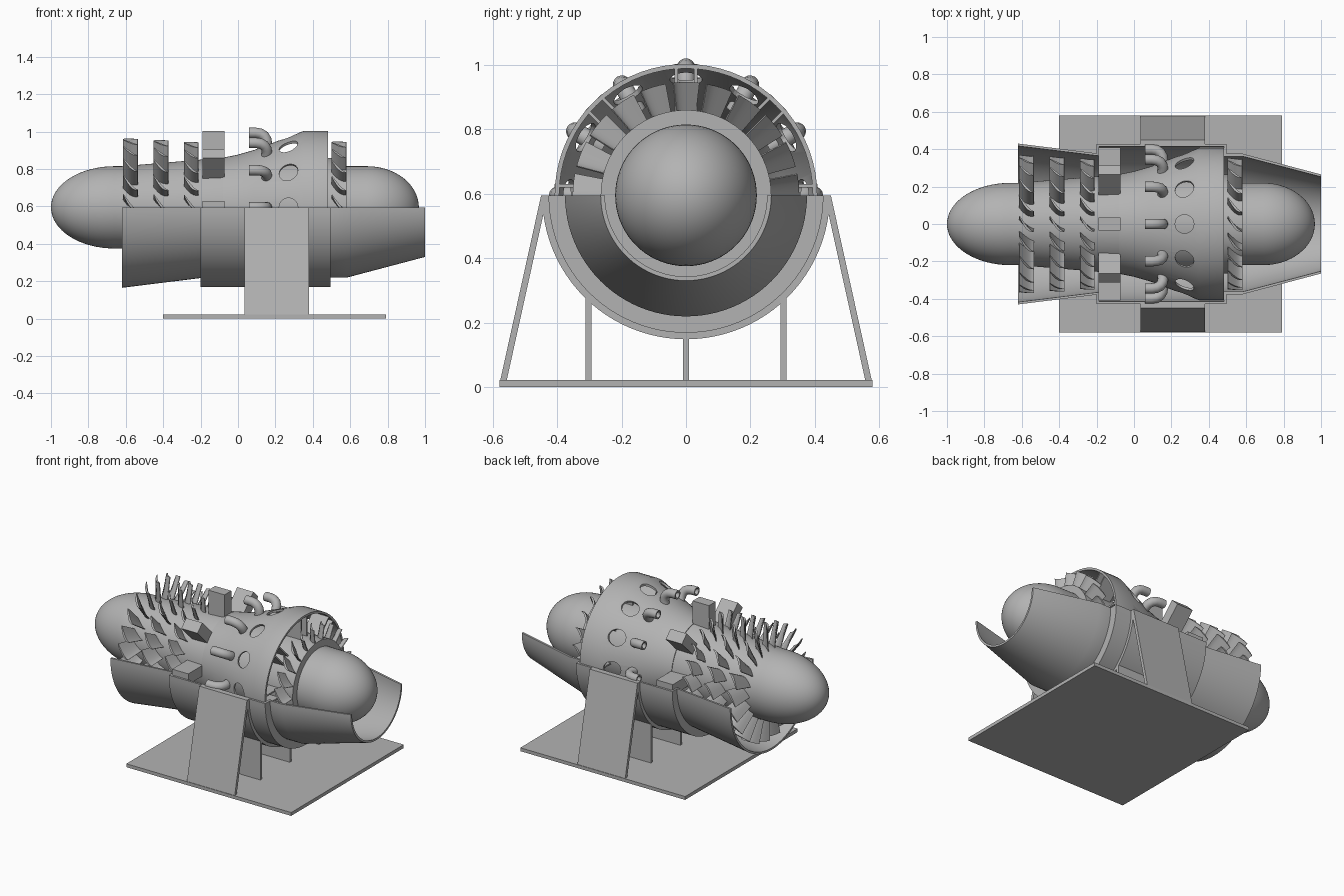
import bpy, bmesh, math
from mathutils import Matrix, Vector

if "Cube" in bpy.data.objects:
    bpy.data.objects.remove(bpy.data.objects["Cube"])

AXIS = 0.595  # height of the engine centreline
metal = bpy.data.materials.new("grey_metal")
metal.diffuse_color = (0.45, 0.45, 0.45, 1)
metal.use_nodes = True
metal.node_tree.nodes["Principled BSDF"].inputs["Base Color"].default_value = metal.diffuse_color


def finish(bm, name, smooth=True):
    bmesh.ops.recalc_face_normals(bm, faces=bm.faces[:])
    me = bpy.data.meshes.new(name)
    bm.to_mesh(me)
    bm.free()
    me.materials.append(metal)
    ob = bpy.data.objects.new(name, me)
    bpy.context.collection.objects.link(ob)
    if smooth:
        smooth_object(ob)
    return ob


def smooth_object(ob):
    bpy.ops.object.select_all(action='DESELECT')
    ob.select_set(True)
    bpy.context.view_layer.objects.active = ob
    bpy.ops.object.shade_smooth_by_angle(angle=math.radians(35))


def polar(x, r, a):
    """Point at radius r and angle a (0 = +y, 90 deg = up) round the engine axis."""
    return Vector((x, r * math.cos(a), AXIS + r * math.sin(a)))


def lathe(name, profile, start=0.0, sweep=360.0, segs=72, closed=True):
    """Revolve an (x, radius) profile round the engine axis."""
    bm = bmesh.new()
    full = sweep >= 360
    rings = []
    for i in range(segs if full else segs + 1):
        a = math.radians(start + sweep * i / segs)
        rings.append([bm.verts.new(polar(x, r, a)) for x, r in profile])
    n = len(profile)
    for i in range(segs):
        p, q = rings[i], rings[(i + 1) % len(rings)]
        for j in range(n if closed else n - 1):
            k = (j + 1) % n
            bm.faces.new((p[j], p[k], q[k], q[j]))
    if not full:
        bm.faces.new(rings[0])
        bm.faces.new(rings[-1])
    bmesh.ops.remove_doubles(bm, verts=bm.verts[:], dist=1e-5)
    return finish(bm, name)


def add_box(bm, x0, x1, y0, y1, z0, z1, rot=0.0):
    """Box in bm; with rot it is turned round the engine axis from the top position."""
    m = Matrix.Translation(((x0 + x1) / 2, (y0 + y1) / 2, (z0 + z1) / 2)) @ \
        Matrix.Diagonal((x1 - x0, y1 - y0, z1 - z0, 1))
    if rot:
        c = Matrix.Translation((0, 0, AXIS))
        m = c @ Matrix.Rotation(rot, 4, 'X') @ c.inverted() @ m
    bmesh.ops.create_cube(bm, size=1, matrix=m)


# centre body: domed nose, widening hub, turbine disc and tail dome
dome = [math.pi / 2 * i / 16 for i in range(17)]
hub = [(-0.66 - 0.34 * math.cos(t), 0.22 * math.sin(t)) for t in dome]
hub += [(-0.62, 0.22), (-0.2, 0.255), (-0.08, 0.262), (0.58, 0.265), (0.58, 0.22)]
hub += [(0.69 + 0.277 * math.sin(t), 0.22 * math.cos(t)) for t in dome]
lathe("centre_body", hub, closed=False)

# lower half of the outer casing, with intake, raised band and exhaust
outer = [(-0.62, 0.43), (-0.2, 0.378), (-0.2, 0.427), (0.495, 0.427),
         (0.495, 0.376), (0.58, 0.376), (1.0, 0.265)]
inner = [(1.0, 0.252), (0.58, 0.362), (0.481, 0.362), (0.481, 0.414),
         (-0.186, 0.414), (-0.186, 0.364), (-0.62, 0.417)]
lathe("lower_casing", outer + inner, 180, 180, 48)

# combustor casing, with a ring of round holes
combustor = lathe("combustor_casing", [
    (-0.08, 0.266), (0.0, 0.282), (0.09, 0.308), (0.35, 0.408), (0.48, 0.408),
    (0.48, 0.394), (0.353, 0.394), (0.09, 0.294), (0.0, 0.268), (-0.08, 0.252)])
bm = bmesh.new()
for i in range(12):
    a = math.radians(30 * i)
    m = Matrix.Translation(polar(0.27, 0.38, a)) @ Matrix.Rotation(a - math.pi / 2, 4, 'X')
    bmesh.ops.create_cone(bm, cap_ends=True, segments=28, radius1=0.05, radius2=0.05,
                          depth=0.16, matrix=m)
cutter = finish(bm, "hole_cutter", False)
cutter.hide_render = True
mod = combustor.modifiers.new("holes", 'BOOLEAN')
mod.operation, mod.object, mod.solver = 'DIFFERENCE', cutter, 'EXACT'
bpy.context.view_layer.update()
cut_mesh = bpy.data.meshes.new_from_object(
    combustor.evaluated_get(bpy.context.evaluated_depsgraph_get()))
combustor.modifiers.clear()
combustor.data = cut_mesh
bpy.data.objects.remove(cutter)
smooth_object(combustor)


def blade_row(name, xc, root, tip, count=21, width=0.076, sweep=0.23, thick=0.009):
    """Ring of curved, tapered blades."""
    bm = bmesh.new()
    steps = 6
    for b in range(count):
        base = math.radians(90) + 2 * math.pi * b / count - sweep / 2
        rows = []
        for i in range(steps + 1):
            t = i / steps
            x = xc - width / 2 + width * t
            a = base + sweep * math.sin(t * math.pi / 2)
            half = thick * (0.35 + 0.65 * math.sin(math.pi * t)) / 2
            rows.append([bm.verts.new(polar(x + s * half, r, a - s * half / r))
                         for r, s in ((root, 1), (tip, 1), (tip, -1), (root, -1))])
        for p, q in zip(rows, rows[1:]):
            for j in range(4):
                k = (j + 1) % 4
                bm.faces.new((p[j], p[k], q[k], q[j]))
        bm.faces.new(rows[0])
        bm.faces.new(rows[-1])
    return finish(bm, name)


# three compressor stages and one turbine stage
blade_row("compressor_blades_1", -0.575, 0.215, 0.368)
blade_row("compressor_blades_2", -0.412, 0.225, 0.36)
blade_row("compressor_blades_3", -0.25, 0.24, 0.35)
blade_row("turbine_blades", 0.54, 0.255, 0.352)

# blocks behind the compressor, and paired struts inside the combustor outlet
bm = bmesh.new()
struts = bmesh.new()
for i in range(8):
    a = math.radians(45 * i)
    add_box(bm, -0.19, -0.073, -0.035, 0.035, AXIS + 0.24, AXIS + 0.408, a)
    for y in (-0.03, 0.03):
        add_box(struts, 0.36, 0.478, y - 0.005, y + 0.005, AXIS + 0.25, AXIS + 0.402, a)
finish(bm, "compressor_blocks", False)
finish(struts, "outlet_struts", False)

# bent fuel nozzles round the upper half of the combustor
path = [(0.15, 0.30), (0.155, 0.335), (0.152, 0.362), (0.14, 0.382),
        (0.12, 0.394), (0.095, 0.398), (0.06, 0.398)]
bm = bmesh.new()
for n in range(7):
    a = math.radians(30 * n)
    out, side = Vector((0, math.cos(a), math.sin(a))), Vector((0, -math.sin(a), math.cos(a)))
    pts = [polar(x, r, a) for x, r in path]
    stations = [(i, 0.028) for i in range(len(pts))] + [(6, 0.019), (5, 0.019)]
    rings = []
    for i, rad in stations:
        d = (pts[min(i + 1, 6)] - pts[max(i - 1, 0)]).normalized()
        up = d.cross(side)
        rings.append([bm.verts.new(pts[i] + rad * (side * math.cos(t) + up * math.sin(t)))
                      for t in [2 * math.pi * k / 16 for k in range(16)]])
    for p, q in zip(rings, rings[1:]):
        for j in range(16):
            k = (j + 1) % 16
            bm.faces.new((p[j], p[k], q[k], q[j]))
    bm.faces.new(rings[0])
    bm.faces.new(rings[-1])
finish(bm, "fuel_nozzles")

# stand: base plate, cradle, sloping side plates and upright ribs
X0, X1 = 0.035, 0.38
bm = bmesh.new()
add_box(bm, -0.4, 0.79, -0.58, 0.58, 0, 0.022)
finish(bm, "base_plate", False)
lathe("cradle", [(X0, 0.447), (X1, 0.447), (X1, 0.425), (X0, 0.425)], 180, 180, 48)
for s, label in ((-1, "front"), (1, "back")):
    bm = bmesh.new()
    section = [(0.577, 0.02), (0.45, AXIS), (0.43, AXIS), (0.557, 0.02)]
    ends = [[bm.verts.new((x, s * y, z)) for y, z in section] for x in (X0, X1)]
    for e in ends:
        bm.faces.new(e)
    for j in range(4):
        k = (j + 1) % 4
        bm.faces.new((ends[0][j], ends[0][k], ends[1][k], ends[1][j]))
    finish(bm, label + "_side_plate", False)
bm = bmesh.new()
for y, top in ((-0.303, 0.275), (0, 0.155), (0.303, 0.275)):
    add_box(bm, X0, X1, y - 0.009, y + 0.009, 0.02, top)
finish(bm, "stand_ribs", False)
